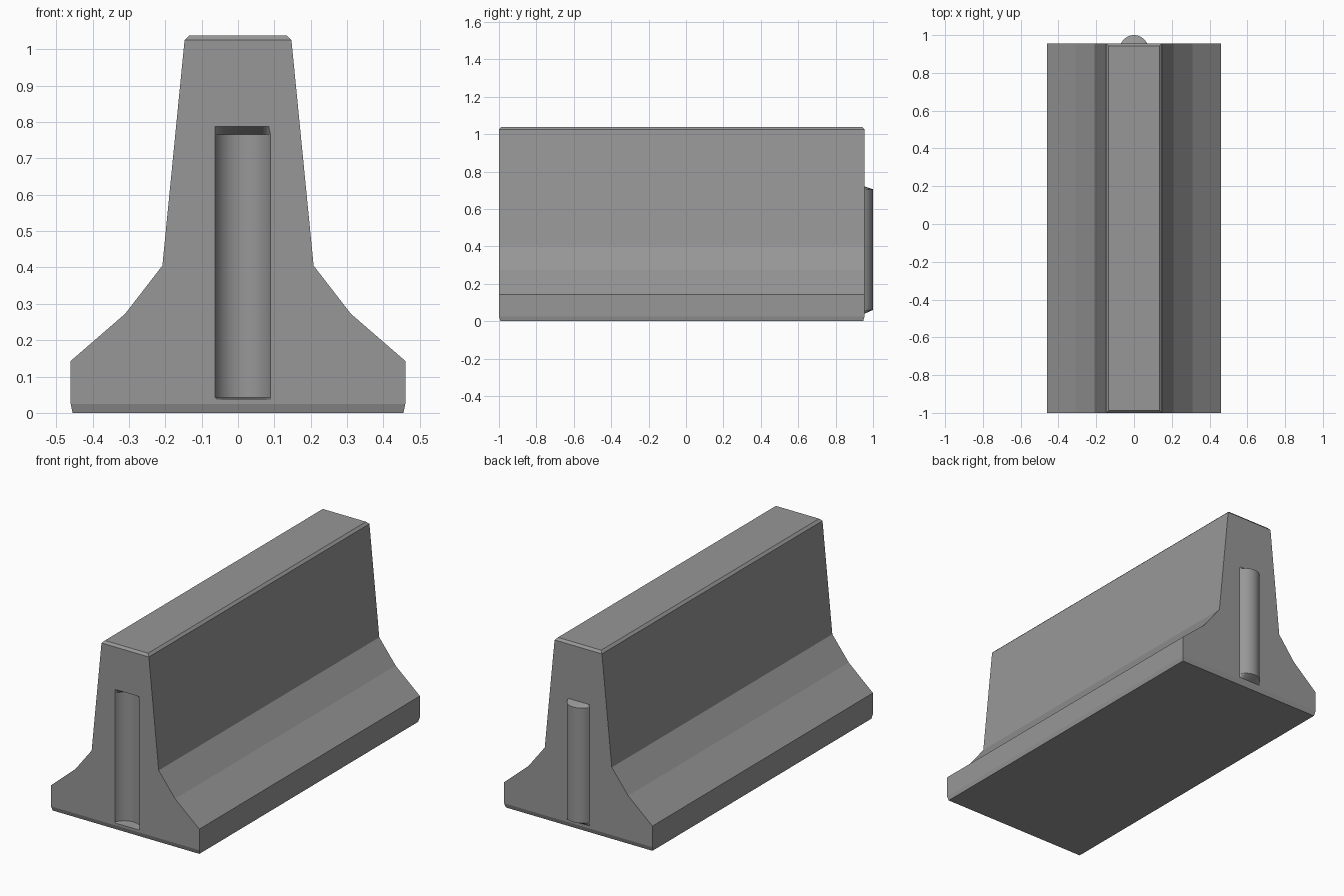
import bpy, bmesh, math

if "Cube" in bpy.data.objects:
    bpy.data.objects.remove(bpy.data.objects["Cube"])

FRONT, BACK = -1.0, 0.955

concrete = bpy.data.materials.new("dark_concrete")
concrete.diffuse_color = (0.31, 0.31, 0.31, 1)
concrete.use_nodes = True
concrete.node_tree.nodes["Principled BSDF"].inputs["Base Color"].default_value = concrete.diffuse_color


def loft(name, rings):
    """Skin a stack of equal-length point rings and cap both ends."""
    bm = bmesh.new()
    loops = [[bm.verts.new(p) for p in ring] for ring in rings]
    n = len(loops[0])
    for a, b in zip(loops, loops[1:]):
        for i in range(n):
            j = (i + 1) % n
            bm.faces.new((a[i], a[j], b[j], b[i]))
    bm.faces.new(loops[0][::-1])
    bm.faces.new(loops[-1])
    bmesh.ops.recalc_face_normals(bm, faces=bm.faces)
    mesh = bpy.data.meshes.new(name)
    bm.to_mesh(mesh)
    bm.free()
    mesh.materials.append(concrete)
    obj = bpy.data.objects.new(name, mesh)
    bpy.context.collection.objects.link(obj)
    return obj


def key_bar(name, cx, half, depth, y0, root, levels, segs=16):
    """Upright round-faced bar bulging to +y from y0; levels = (z, bulge)."""
    r = (half ** 2 + depth ** 2) / (2 * depth)
    a = math.asin(half / r)
    arc = []
    for i in range(segs + 1):
        t = a - 2 * a * i / segs
        arc.append((r * math.sin(t), r * math.cos(t) - r + depth))
    rings = []
    for z, k in levels:
        ring = [(cx + x, y0 + y * k, z) for x, y in arc]
        ring += [(cx - half, y0 - root, z), (cx + half, y0 - root, z)]
        rings.append(ring)
    return loft(name, rings)


def smooth(obj):
    bpy.ops.object.select_all(action='DESELECT')
    obj.select_set(True)
    bpy.context.view_layer.objects.active = obj
    bpy.ops.object.shade_smooth_by_angle(angle=math.radians(9))


# Barrier body: stacked rectangles (z, half width, end inset)
sections = [(0, 0.455, 0.008), (0.025, 0.46, 0), (0.143, 0.46, 0),
            (0.273, 0.31, 0), (0.405, 0.208, 0),
            (1.025, 0.147, 0), (1.038, 0.134, 0.012)]
body = loft("barrier_body", [
    [(-w, FRONT + e, z), (w, FRONT + e, z), (w, BACK - e, z), (-w, BACK - e, z)]
    for z, w, e in sections])

# Rounded groove in the front end
cutter = key_bar("groove_cutter", 0.013, 0.0765, 0.055, FRONT, 0.03,
                 [(0.038, 0), (0.043, 1), (0.765, 1), (0.787, 0)])
cutter.hide_render = True
mod = body.modifiers.new("groove", 'BOOLEAN')
mod.operation = 'DIFFERENCE'
mod.solver = 'EXACT'
mod.object = cutter
bpy.context.view_layer.objects.active = body
bpy.ops.object.modifier_apply(modifier=mod.name)
bpy.data.objects.remove(cutter)
smooth(body)

# Matching rounded tongue on the back end
tongue = key_bar("connector_tongue", 0, 0.069, 0.045, BACK, 0.02,
                 [(0.04, 0), (0.06, 1), (0.705, 1), (0.72, 0)])
smooth(tongue)
